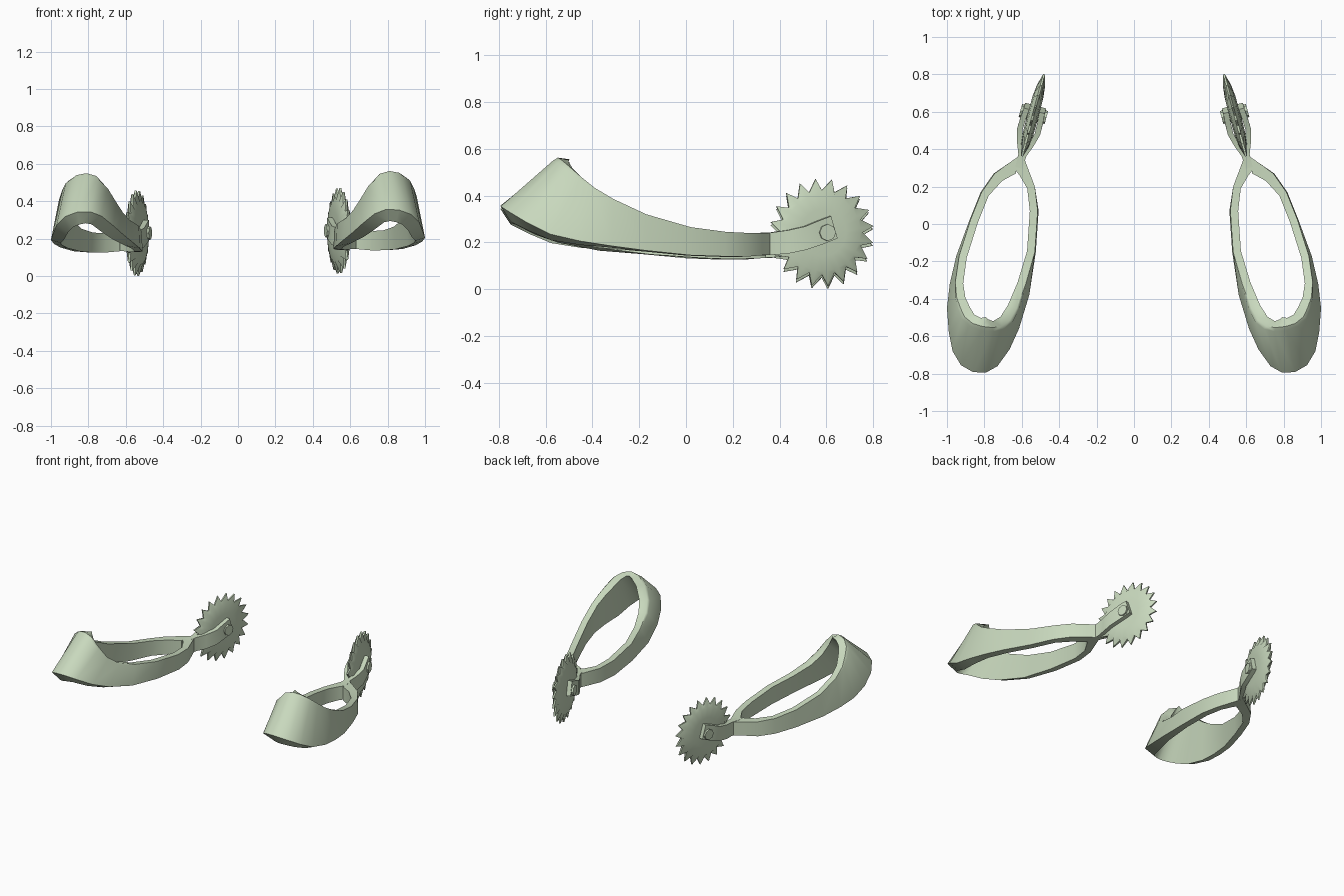
import bpy, bmesh, math
from mathutils import Vector

cube = bpy.data.objects.get("Cube")
if cube:
    bpy.data.objects.remove(cube)

metal = bpy.data.materials.new("sage metal")
metal.use_nodes = True
metal.diffuse_color = (0.58, 0.69, 0.51, 1)
metal.node_tree.nodes["Principled BSDF"].inputs["Base Color"].default_value = metal.diffuse_color

# Wheel frame: along the shank, and out through the axle
HUB = Vector((0.54, 0.58, 0.242))
ALONG = Vector((-0.26, 0.965, 0)).normalized()
AXLE = Vector((ALONG.y, -ALONG.x, 0))
UP = Vector((0, 0, 1))


def on_wheel(u, v, z):
    return HUB + ALONG * u + AXLE * v + UP * (z - HUB.z)


def loft(name, sections, closed=False):
    """Skin equal-length sections, then place the part on both sides."""
    for side, sign, drop in (("left", 1, 0), ("right", -1, -0.012)):
        bm = bmesh.new()
        rings = [[bm.verts.new((p.x * sign, p.y, p.z + drop)) for p in s] for s in sections]
        n = len(rings[0])
        pairs = list(zip(rings, rings[1:]))
        if closed:
            pairs.append((rings[-1], rings[0]))
        else:
            bm.faces.new(rings[0])
            bm.faces.new(rings[-1])
        for a, b in pairs:
            for i in range(n):
                j = (i + 1) % n
                bm.faces.new((a[i], a[j], b[j], b[i]))
        bmesh.ops.remove_doubles(bm, verts=bm.verts, dist=0.0005)
        bmesh.ops.recalc_face_normals(bm, faces=bm.faces)
        mesh = bpy.data.meshes.new(f"{side}_{name}")
        bm.to_mesh(mesh)
        bm.free()
        mesh.materials.append(metal)
        ob = bpy.data.objects.new(f"{side}_{name}", mesh)
        bpy.context.collection.objects.link(ob)
        bpy.ops.object.select_all(action='DESELECT')
        ob.select_set(True)
        bpy.context.view_layer.objects.active = ob
        bpy.ops.object.shade_smooth_by_angle(angle=math.radians(44))


# Heel band: bottom edge and top edge, heel to toe and back
bottom = [(.605, .37, .145), (.67, .325, .145), (.75, .27, .14), (.82, .17, .14),
          (.88, .02, .145), (.95, -.17, .165), (.985, -.32, .185), (1, -.45, .205),
          (.99, -.58, .235), (.97, -.68, .285), (.925, -.755, .33), (.86, -.792, .354),
          (.79, -.794, .356), (.73, -.76, .333), (.665, -.67, .28), (.615, -.56, .235),
          (.56, -.38, .19), (.525, -.15, .16), (.51, .07, .145), (.53, .2, .14),
          (.585, .345, .145)]
top = [(.605, .37, .24), (.67, .325, .24), (.745, .27, .24), (.815, .17, .245),
       (.875, .02, .265), (.935, -.17, .32), (.956, -.31, .385), (.955, -.39, .43),
       (.94, -.45, .475), (.92, -.5, .515), (.875, -.54, .545), (.815, -.562, .555),
       (.75, -.567, .54), (.695, -.555, .485), (.65, -.52, .41), (.615, -.45, .355),
       (.575, -.32, .31), (.53, -.15, .28), (.515, .07, .25), (.53, .2, .24),
       (.585, .345, .24)]
bottom = [Vector(p) for p in bottom]
top = [Vector(p) for p in top]
count = len(top)
band = []
for i in range(count):
    b, t = bottom[i], top[i]
    k, h = (i + 1) % count, i - 1
    run = (bottom[k] + top[k]) - (bottom[h] + top[h])
    inward = run.cross(t - b).normalized()
    if inward.dot(Vector((0.74, -0.15, 0.2)) - b) < 0:
        inward.negate()
    # the band is thickest at the toe and where it meets the shank
    toe = max(0, min(1, (-b.y - 0.3) / 0.35))
    heel = max(0, min(1, (b.y - 0.2) / 0.12))
    thick = 0.042 + 0.026 * toe + 0.025 * heel
    if i in (0, count - 1):
        inward = Vector((0.3, -1, 0)).normalized()
        thick = 0.09
    # the top rim lies level, with a small rounding on its outer edge
    level = Vector((inward.x, inward.y, 0)).normalized()
    rise = UP * 0.007 * toe
    sag = UP * 0.014 * toe
    band.append([b, t.lerp(b, 0.03), t + level * 0.015 * toe + rise,
                 t + level * thick, b + inward * thick - sag])
loft("heel_band", band, closed=True)

# Forked shank: two prongs spreading around the wheel
prong = [(-.29, -.29, .02, .145, .24), (-.22, -.22, .022, .147, .243),
         (-.16, -.16, .045, .152, .252), (-.09, -.09, .064, .167, .268),
         (-.01, -.03, .062, .192, .292), (.055, .026, .058, .217, .312)]
for name, s in (("outer_prong", 1), ("inner_prong", -1)):
    loft(name, [[on_wheel(lo, s * v, z0), on_wheel(hi, s * v, z1),
                 on_wheel(hi, s * (v - .03), z1), on_wheel(lo, s * (v - .03), z0)]
                for lo, hi, v, z0, z1 in prong])

# Axle with faceted ends
loft("axle_pin", [[on_wheel(.008 + .036 * math.cos(a), v, HUB.z + .036 * math.sin(a))
                   for a in (math.tau * i / 8 for i in range(8))]
                  for v in (-.072, .072)])

# Toothed wheel, lens-shaped and leaning saw teeth
TEETH = 20
wheel = []
for i in range(TEETH):
    for shift, rim in ((0, .18), (.38, .23)):
        a = math.tau * (i + shift) / TEETH
        half = [(0, .03), (.1, .029), (.165, .022), (rim, .005)]
        profile = half + [(r, -v) for r, v in reversed(half)]
        wheel.append([on_wheel(r * math.cos(a), v, HUB.z + r * math.sin(a)) for r, v in profile])
loft("toothed_wheel", wheel, closed=True)
